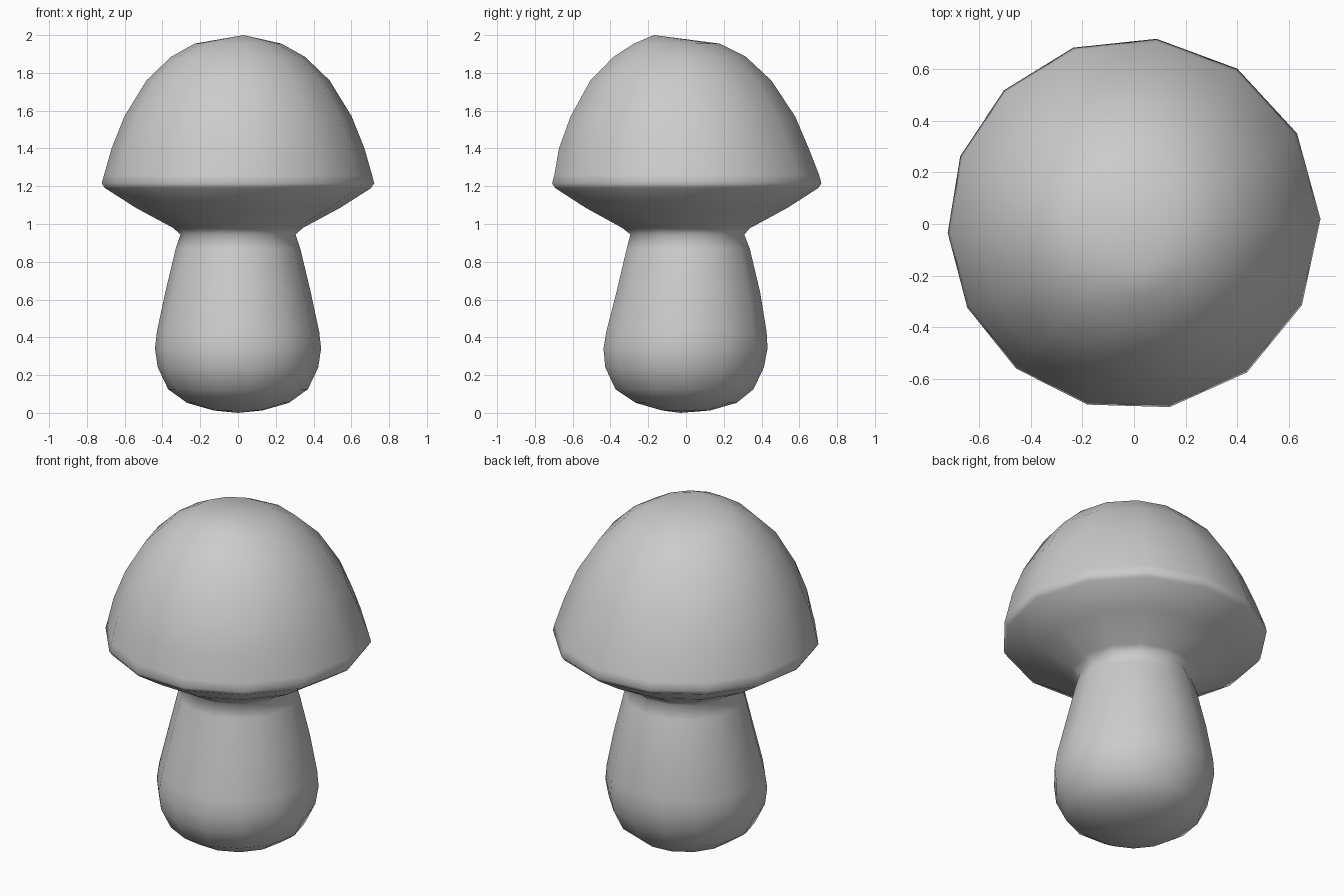
import bpy, bmesh
from math import sin, cos, tau, radians

if "Cube" in bpy.data.objects:
    bpy.data.objects.remove(bpy.data.objects["Cube"])

SIDES = 14

# Rings from foot to crown: radius, height, forward/back offset
PROFILE = [
    # stem
    (0.13, 0.013, 0.0), (0.27, 0.053, 0.0), (0.37, 0.125, -0.01),
    (0.425, 0.24, -0.01), (0.44, 0.34, -0.005), (0.43, 0.43, 0.0),
    (0.385, 0.64, 0.01), (0.33, 0.87, 0.01), (0.305, 0.945, 0.005),
    # cap underside
    (0.345, 0.98, 0.0), (0.54, 1.085, 0.0), (0.705, 1.19, 0.0),
    # cap rim and dome
    (0.722, 1.215, 0.0), (0.71, 1.26, 0.0), (0.67, 1.40, -0.015),
    (0.602, 1.57, -0.02), (0.485, 1.76, -0.03), (0.355, 1.885, -0.035),
    (0.23, 1.955, -0.05),
]


def ring(bm, r, z, y):
    verts = []
    for i in range(SIDES):
        a = radians(1.6) + tau * i / SIDES
        a += 0.07 * (sin(a - radians(10)) + sin(radians(8)))  # slightly uneven facets
        verts.append(bm.verts.new((r * cos(a), y + r * sin(a), z)))
    return verts


def fan(bm, verts, tip):
    t = bm.verts.new(tip)
    for i in range(SIDES):
        bm.faces.new((verts[i], verts[(i + 1) % SIDES], t))


# One continuous skin for stem and cap
bm = bmesh.new()
rings = [ring(bm, *p) for p in PROFILE]
for lo, hi in zip(rings, rings[1:]):
    for i in range(SIDES):
        j = (i + 1) % SIDES
        bm.faces.new((lo[i], lo[j], hi[j], hi[i]))
fan(bm, rings[0], (0, -0.03, 0))
fan(bm, rings[-1], (0.03, -0.17, 2.0))
bmesh.ops.recalc_face_normals(bm, faces=bm.faces)
for f in bm.faces:
    f.smooth = True

mesh = bpy.data.meshes.new("mushroom")
bm.to_mesh(mesh)
bm.free()
bpy.context.collection.objects.link(bpy.data.objects.new("mushroom", mesh))
